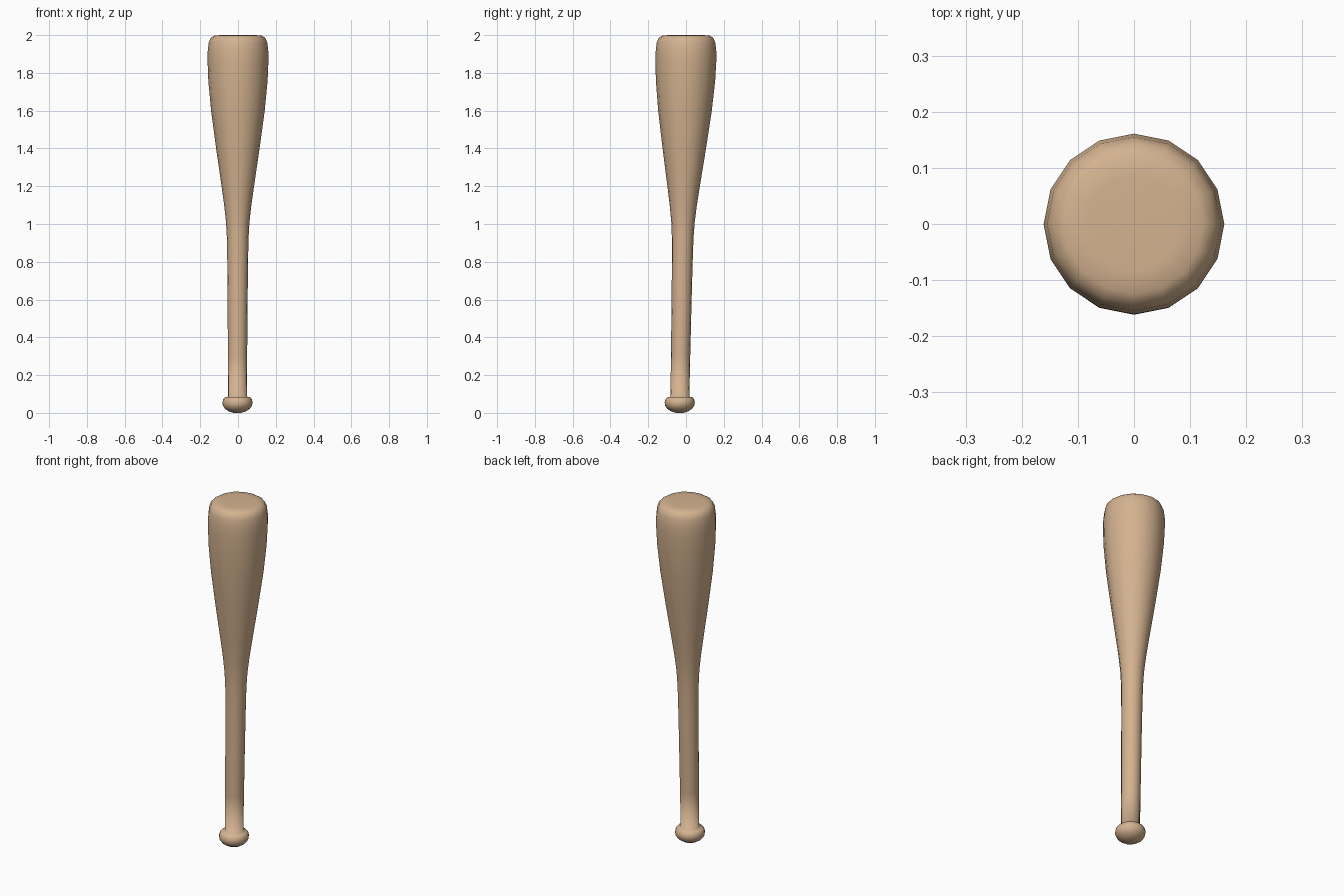
import bpy, bmesh, math

if "Cube" in bpy.data.objects:
    bpy.data.objects.remove(bpy.data.objects["Cube"])

SIDES = 16

wood = bpy.data.materials.new("light_wood")
wood.diffuse_color = (0.66, 0.45, 0.28, 1)
wood.use_nodes = True
wood.node_tree.nodes["Principled BSDF"].inputs["Base Color"].default_value = wood.diffuse_color


def lean(z):
    """Centre of the bat at height z (it tilts slightly forward)."""
    t = max(0.0, 1 - z / 1.9)
    return -0.003 * t, -0.034 * t


def lathe(name, profile):
    """Turn a (radius, height) profile around the leaning axis, with capped ends."""
    bm = bmesh.new()
    rings = []
    for r, z in profile:
        cx, cy = lean(z)
        rings.append([bm.verts.new((cx + r * math.cos(2 * math.pi * i / SIDES),
                                    cy + r * math.sin(2 * math.pi * i / SIDES), z))
                      for i in range(SIDES)])
    for a, b in zip(rings, rings[1:]):
        for i in range(SIDES):
            j = (i + 1) % SIDES
            bm.faces.new((a[i], a[j], b[j], b[i]))
    bm.faces.new(rings[0][::-1])
    bm.faces.new(rings[-1])
    for f in bm.faces:
        f.smooth = True
    # keep the crease where the knob meets the handle
    for e in bm.edges:
        if e.calc_face_angle(0) > math.radians(60):
            e.smooth = False
    mesh = bpy.data.meshes.new(name)
    bm.to_mesh(mesh)
    bm.free()
    mesh.materials.append(wood)
    obj = bpy.data.objects.new(name, mesh)
    bpy.context.collection.objects.link(obj)
    return obj


# Knob, handle and barrel turned as one piece
lathe("bat", [
    (0.02, 0.0), (0.045, 0.008), (0.066, 0.022), (0.077, 0.038),
    (0.08, 0.055), (0.076, 0.072), (0.066, 0.083), (0.05, 0.086),
    (0.051, 0.3), (0.053, 0.6), (0.055, 0.8), (0.057, 0.92),
    (0.062, 1.01), (0.072, 1.1), (0.086, 1.2), (0.115, 1.4), (0.142, 1.6),
    (0.157, 1.76), (0.161, 1.86), (0.161, 1.91), (0.155, 1.96),
    (0.145, 1.985), (0.124, 1.998), (0.085, 2.0),
])
